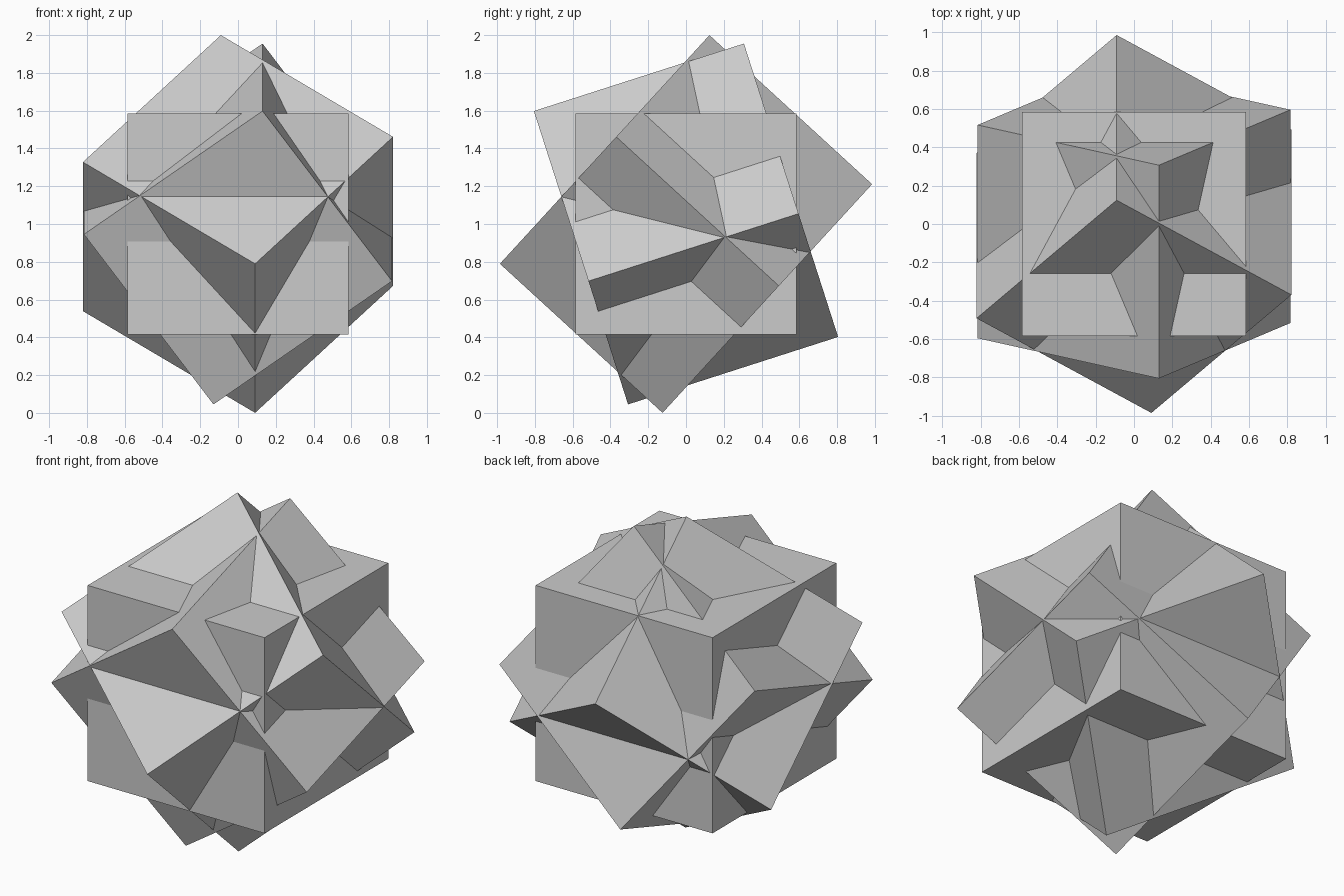
import bpy
from math import radians
from mathutils import Matrix

if "Cube" in bpy.data.objects:
    bpy.data.objects.remove(bpy.data.objects["Cube"])

SIDE = 1.168
CENTRE = Matrix.Translation((0, 0, 1.0))


def cube(name, spin, tilt):
    """Cube spun about y, then tilted about x, around the shared centre."""
    bpy.ops.mesh.primitive_cube_add(size=SIDE)
    ob = bpy.context.object
    ob.name = name
    ob.data.transform(CENTRE
                      @ Matrix.Rotation(radians(tilt), 4, 'X')
                      @ Matrix.Rotation(radians(spin), 4, 'Y'))
    return ob


# Three equal interpenetrating cubes
cube("straight_cube", 0, 0)
cube("backward_tilted_cube", 45 - 6.3, -42.5)
cube("forward_tilted_cube", 45 + 9.05, 17.8)
